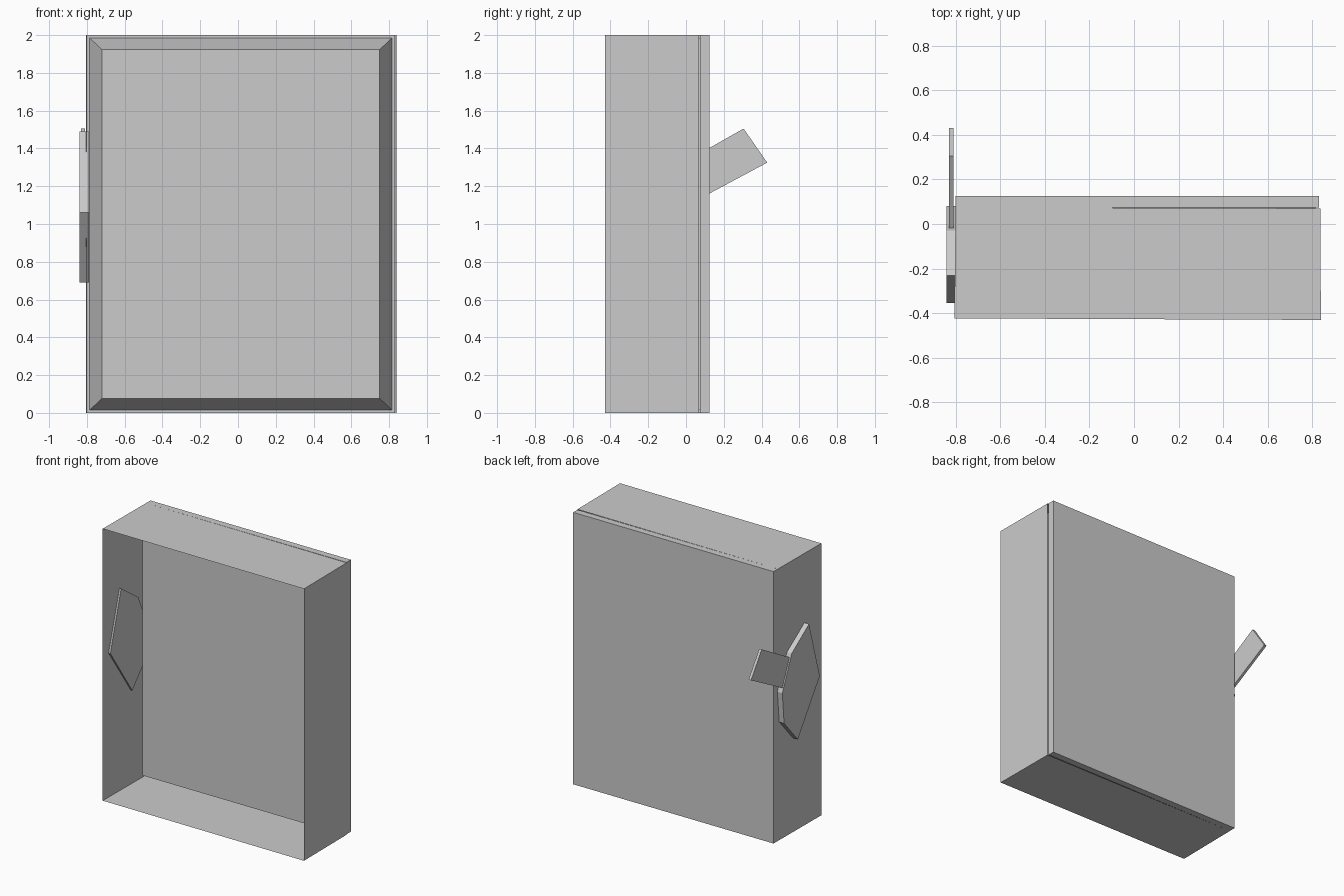
import bpy

if "Cube" in bpy.data.objects:
    bpy.data.objects.remove(bpy.data.objects["Cube"])


def make(name, verts, faces):
    mesh = bpy.data.meshes.new(name)
    mesh.from_pydata(verts, [], faces)
    mesh.update()
    ob = bpy.data.objects.new(name, mesh)
    bpy.context.collection.objects.link(ob)
    return ob


def loft(name, lower, upper, cap_lower=True, cap_upper=True):
    """Join two matching outlines with side faces and optional caps."""
    n = len(lower)
    faces = [(i, (i + 1) % n, n + (i + 1) % n, n + i) for i in range(n)]
    if cap_lower:
        faces.append(tuple(reversed(range(n))))
    if cap_upper:
        faces.append(tuple(range(n, 2 * n)))
    return make(name, lower + upper, faces)


def rect(x0, x1, z0, z1, y):
    return [(x0, y, z0), (x0, y, z1), (x1, y, z1), (x1, y, z0)]


def side_plate(name, outline, x0, x1):
    return loft(name, [(x1, y, z) for y, z in outline], [(x0, y, z) for y, z in outline])


# Thin open-fronted casing, very slightly askew
front = [(-.805, -.423, 0), (-.805, -.423, 2), (.838, -.43, 2), (.838, -.43, 0)]
back = [(-.80, .075, 0), (-.80, .075, 2), (.835, .07, 2), (.835, .07, 0)]
loft("casing", front, back, False, False)

# Back door slab and the tapered liner reaching into the casing
loft("door", rect(-.80, .83, 0, 2, .075), rect(-.80, .83, 0, 2, .125))
loft("door_liner", rect(-.72, .75, .077, 1.923, -.08),
     rect(-.785, .815, .015, 1.985, .075), True, False)

# Faceted hinge plate, poking just through the left wall
side_plate("side_plate", [(-.23, 1.49), (-.03, 1.35), (.08, 1.1),
                          (.06, .87), (-.1, .69), (-.355, 1.06)], -.84, -.79)

# Angled lever leaving the plate
side_plate("lever", [(-.12, 1.265), (.305, 1.505), (.43, 1.325), (0, 1.095)], -.83, -.81)
